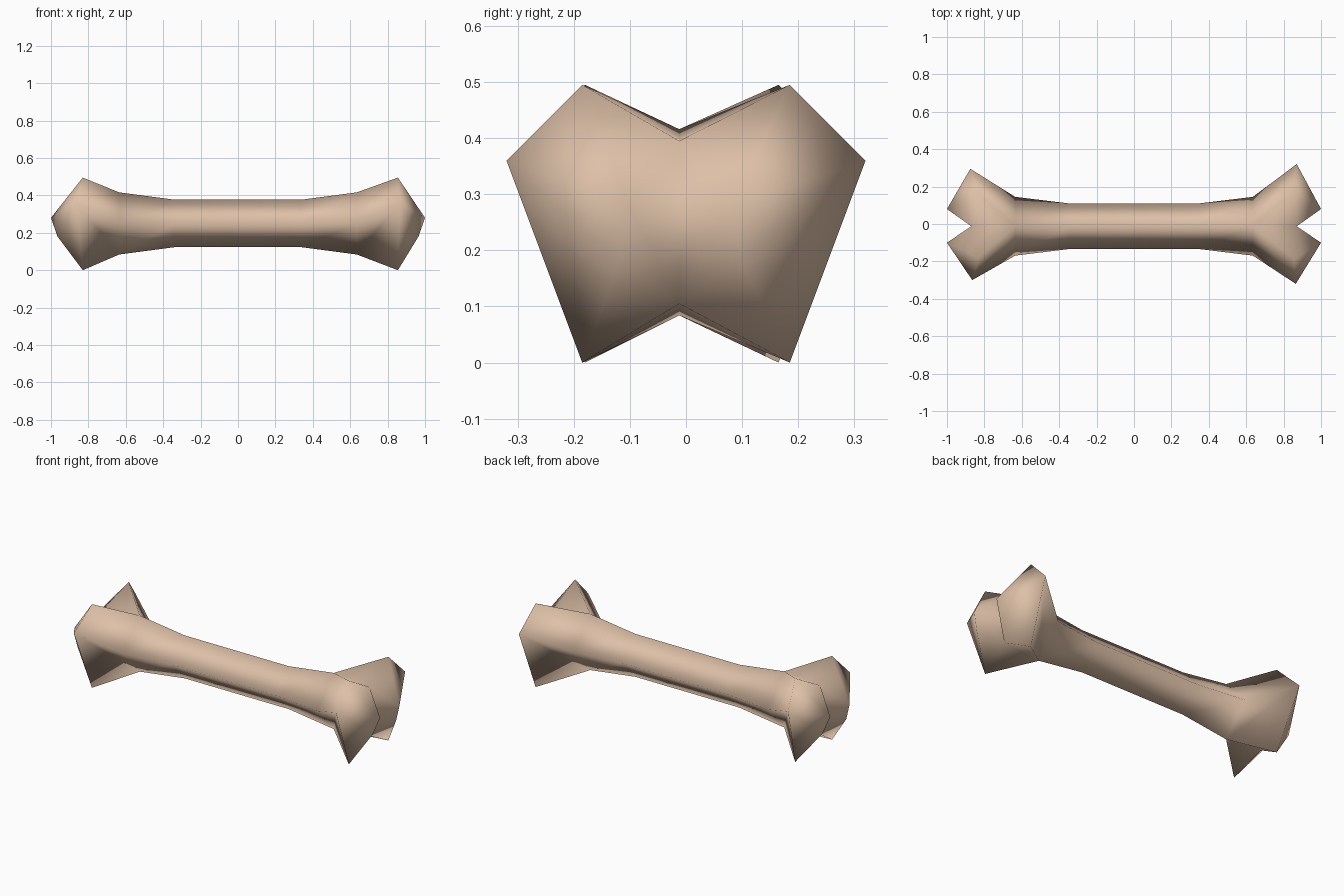
import bpy, bmesh, math

if "Cube" in bpy.data.objects:
    bpy.data.objects.remove(bpy.data.objects["Cube"])

bone_mat = bpy.data.materials.new("warm bone tan")
bone_mat.diffuse_color = (0.73, 0.53, 0.39, 1)
bone_mat.use_nodes = True
bone_mat.node_tree.nodes["Principled BSDF"].inputs["Base Color"].default_value = bone_mat.diffuse_color

bm = bmesh.new()
CY, CZ, N = -0.012, 0.25, 4


def ring(x, ry, rz):
    """Diamond shaft cross-section; 0 is the top, 1 the +y side, 2 the bottom."""
    return [bm.verts.new((x, CY + ry * math.sin(2 * math.pi * i / N),
                          CZ + rz * math.cos(2 * math.pi * i / N))) for i in range(N)]


# shaft: four rings, flaring toward both ends
rings = [ring(-0.635, 0.157, 0.166), ring(-0.34, 0.121, 0.127),
         ring(0.34, 0.121, 0.127), ring(0.635, 0.157, 0.166)]
for a, b in zip(rings, rings[1:]):
    for i in range(N):
        j = (i + 1) % N
        bm.faces.new((a[i], a[j], b[j], b[i]))


def knob(r, sx, sy, notch, crest_x, crest_y, side_x, side_y):
    """One faceted lobe, grown from half of an end ring r."""
    top, side, bot = [r[(sy * i) % N] for i in range(3)]
    nt, nb = notch
    tip_y = 0.08 if sy > 0 else 0.10

    def v(x, y, z):
        return bm.verts.new((sx * x, sy * y, z))
    T = v(crest_x, crest_y, 0.495)
    B = v(crest_x, crest_y, 0.0)
    S = v(side_x, side_y, 0.36)
    P = v(1.0, tip_y, 0.28)
    Q = v(0.965, tip_y + 0.02, 0.18)
    for f in ((top, nt, T), (top, T, S), (top, S, side),
              (side, S, bot), (S, B, bot), (bot, B, nb),
              (nt, P, T), (T, P, S), (S, P, Q), (S, Q, B),
              (nt, nb, P), (nb, Q, P), (nb, B, Q)):
        bm.faces.new(f)


# knobs: two lobes at each end sharing a central notch
for sx, r, cx, lobes in (
        (1, rings[3], 0.855, ((1, 0.185, 0.87, 0.32), (-1, 0.185, 0.865, 0.32))),
        (-1, rings[0], 0.83, ((1, 0.165, 0.875, 0.295), (-1, 0.18, 0.865, 0.30)))):
    notch = [bm.verts.new((sx * 0.87, CY, z)) for z in (0.395, 0.105)]
    for sy, cy, sdx, sdy in lobes:
        knob(r, sx, sy, notch, cx, cy, sdx, sdy)

bmesh.ops.recalc_face_normals(bm, faces=bm.faces)
for f in bm.faces:
    f.smooth = True
mesh = bpy.data.meshes.new("bone")
bm.to_mesh(mesh)
bm.free()
bone = bpy.data.objects.new("bone", mesh)
bpy.context.collection.objects.link(bone)
mesh.materials.append(bone_mat)
